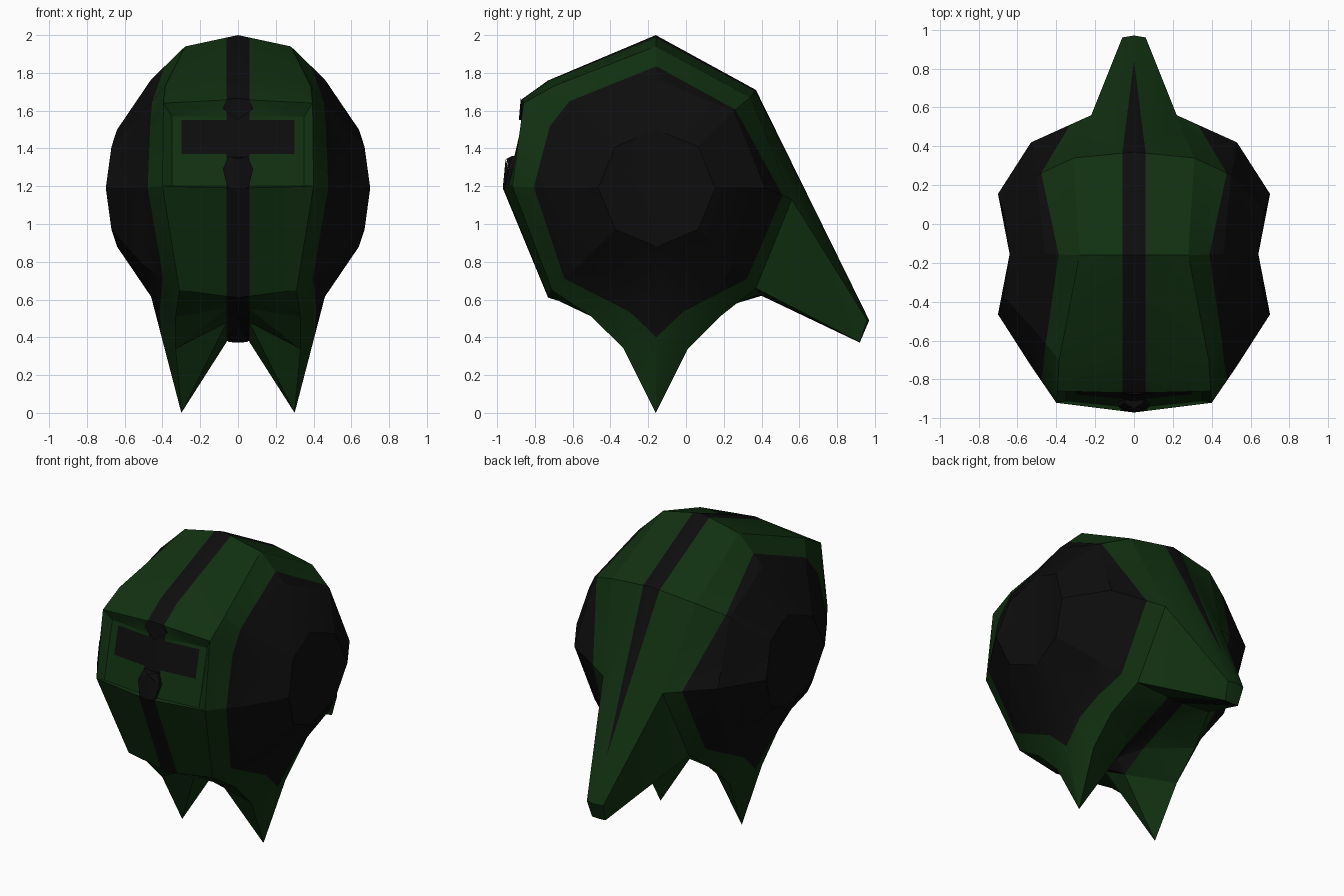
import bpy, bmesh, math
from mathutils import Vector

if "Cube" in bpy.data.objects:
    bpy.data.objects.remove(bpy.data.objects["Cube"])

def material(name, rgb):
    m = bpy.data.materials.new(name)
    m.diffuse_color = (*rgb, 1)
    m.use_nodes = True
    m.node_tree.nodes["Principled BSDF"].inputs["Base Color"].default_value = m.diffuse_color
    return m

MATS = [material("dark green", (0.0056, 0.030, 0.0056)),
        material("near black", (0.004, 0.004, 0.0043))]
GREEN, BLACK = 0, 1

def build(name, faces, centre, mirror=True):
    """Faces are (points, colour); each is turned to look away from centre."""
    bm = bmesh.new()
    for pts, col in faces:
        f = bm.faces.new([bm.verts.new(p) for p in pts])
        f.normal_update()
        if f.normal.dot(f.calc_center_median() - Vector(centre)) < 0:
            f.normal_flip()
        f.material_index = col
    bmesh.ops.remove_doubles(bm, verts=bm.verts, dist=0.0005)
    me = bpy.data.meshes.new(name)
    bm.to_mesh(me)
    bm.free()
    for m in MATS:
        me.materials.append(m)
    ob = bpy.data.objects.new(name, me)
    bpy.context.collection.objects.link(ob)
    bpy.ops.object.select_all(action='DESELECT')
    ob.select_set(True)
    bpy.context.view_layer.objects.active = ob
    if mirror:
        ob.modifiers.new("mirror", 'MIRROR')
        bpy.ops.object.modifier_apply(modifier="mirror")
    bpy.ops.object.shade_smooth_by_angle(angle=math.radians(22))
    return ob

def mix(a, b, t):
    return Vector(a).lerp(Vector(b), t)

def ring(r, xt, xs, xd):
    """Octagon about the side axis: x at top/bottom, at front/back, on diagonals."""
    def p(k, x):
        a = k * math.pi / 4
        return Vector((x, -0.155 + r * math.sin(a), 1.19 + r * math.cos(a)))
    t, bt, bk, bb, bo, fb, f, ft = [p(k, x) for k, x in enumerate([xt, xd, xs, xd] * 2)]
    return [t, bt, bk, bb, mix(bb, bo, .35), mix(bb, bo, .7), bo, mix(bo, fb, .3),
            mix(bo, fb, .65), fb, f, mix(f, ft, .6), ft]

# Ring order: top, back top, back, back low, two steps, bottom,
# two steps, front low, front, brow, front top
hub = Vector((0.64, -0.155, 1.19))
inner = ring(0.31, 0.64, 0.70, 0.67)
outer = ring(0.575, 0.46, 0.53, 0.50)
rim = [Vector(p) for p in [
    (.28, -.16, 1.94), (.31, .34, 1.67), (.22, .56, 1.13), (.28, .37, .66),
    (.33, .18, .51), (.33, .01, .34), (.30, -.16, 0), (.33, -.33, .34),
    (.33, -.50, .51), (.31, -.71, .65), (.40, -.92, 1.20), (.395, -.86, 1.64),
    (.385, -.70, 1.73)]]
mid = [Vector((0, y, z)) for y, z in [
    (-.16, 2), (.37, 1.71), (.62, 1.17), (.40, .62), (.2, .56), (.02, .51),
    (-.16, .47), (-.35, .51), (-.54, .56), (-.73, .61), (-.97, 1.19),
    (-.87, 1.66), (-.73, 1.76)]]
blend = [.4, .12, .65, .6, .5, .4, .35, .4, .5, .55, .4, .4, .4]
edge = [mix(a, b, t) for a, b, t in zip(outer, rim, blend)]
stripe = [mix(a, b, .06 / b.x) for a, b in zip(mid, rim)]

# Shell: side discs, rim bands, spikes and centre stripe
N = len(mid)
faces = []
bands = [(inner, outer, BLACK), (outer, edge, BLACK), (edge, rim, GREEN),
         (rim, stripe, GREEN), (stripe, mid, BLACK)]
for i in range(N):
    j = (i + 1) % N
    faces.append(([hub, inner[i], inner[j]], BLACK))
    for a, b, col in bands:
        # the centre is left open for the tail (1, 2) and the visor (10)
        if b in (stripe, mid) and i in (1, 2, 10):
            continue
        faces.append(([a[i], a[j], b[j]], col))
        faces.append(([a[i], b[j], b[i]], col))
build("helmet_shell", faces, (0, -.16, 1.1))

# Tail: tapering wedge with a stripe on the ridge and another below
a, k, b = rim[1], rim[2], rim[3]
s, c, sb, cb = stripe[1], mid[1], stripe[3], mid[3]
m, r, rc = (0, .84, .755), (.06, .96, .49), (0, .97, .49)
q, qc = (.05, .92, .375), (0, .92, .372)
build("tail", [
    ([c, s, m], BLACK), ([s, a, k], GREEN), ([s, k, r], GREEN), ([s, r, m], GREEN),
    ([m, r, rc], GREEN), ([k, b, q], GREEN), ([k, q, r], GREEN),
    ([b, sb, q], GREEN), ([sb, cb, qc, q], BLACK), ([r, q, qc, rc], GREEN),
], (0, .5, .9))

# Visor: sunken panel with the eye slot cut into it
def panel(x, z):
    t = (z - 1.2) / .37
    return Vector((x, -.945 + .085 * t + .10 * x, z))

faces = []
xs, zs = [0, .06, .30, .35], [1.2, 1.37, 1.55, 1.57]
for i in range(3):
    for j in range(3):
        slot = (j == 1 and i < 2) or i == 0
        faces.append(([panel(xs[i], zs[j]), panel(xs[i + 1], zs[j]),
                       panel(xs[i + 1], zs[j + 1]), panel(xs[i], zs[j + 1])],
                      BLACK if slot else GREEN))
# Frame around the panel: brow lip, cheek strip and sill
faces += [
    ([mid[11], stripe[11], panel(.06, 1.57), panel(0, 1.57)], BLACK),
    ([stripe[11], rim[11], panel(.35, 1.57), panel(.06, 1.57)], GREEN),
    ([rim[11], rim[10], panel(.35, 1.2), panel(.35, 1.57)], GREEN),
    ([mid[10], stripe[10], panel(.06, 1.2), panel(0, 1.2)], BLACK),
    ([stripe[10], rim[10], panel(.35, 1.2), panel(.06, 1.2)], GREEN)]
build("visor", faces, (0, -.3, 1.4))

# Nose guard and brow point: small dark wedges
build("nose_guard", [
    ([(0, -.97, 1.19), (.055, -.96, 1.19), (.08, -.94, 1.29), (0, -.955, 1.345)], BLACK),
    ([(.08, -.94, 1.29), (.05, -.92, 1.36), (0, -.95, 1.345)], BLACK),
    ([(.055, -.96, 1.19), (.08, -.94, 1.29), (.08, -.88, 1.29), (.055, -.9, 1.2)], BLACK),
    ([(.08, -.94, 1.29), (.05, -.92, 1.36), (.05, -.88, 1.36), (.08, -.88, 1.29)], BLACK),
    ([(0, -.95, 1.345), (.05, -.92, 1.36), (.05, -.88, 1.36), (0, -.88, 1.36)], BLACK),
], (0, -.85, 1.28))
build("brow_point", [
    ([(0, -.875, 1.665), (.06, -.873, 1.66), (.08, -.87, 1.61), (0, -.885, 1.55)], BLACK),
    ([(.06, -.873, 1.66), (.08, -.87, 1.61), (.08, -.82, 1.61), (.06, -.82, 1.66)], BLACK),
    ([(.08, -.87, 1.61), (0, -.885, 1.55), (0, -.84, 1.55), (.08, -.82, 1.61)], BLACK),
], (0, -.8, 1.62))
